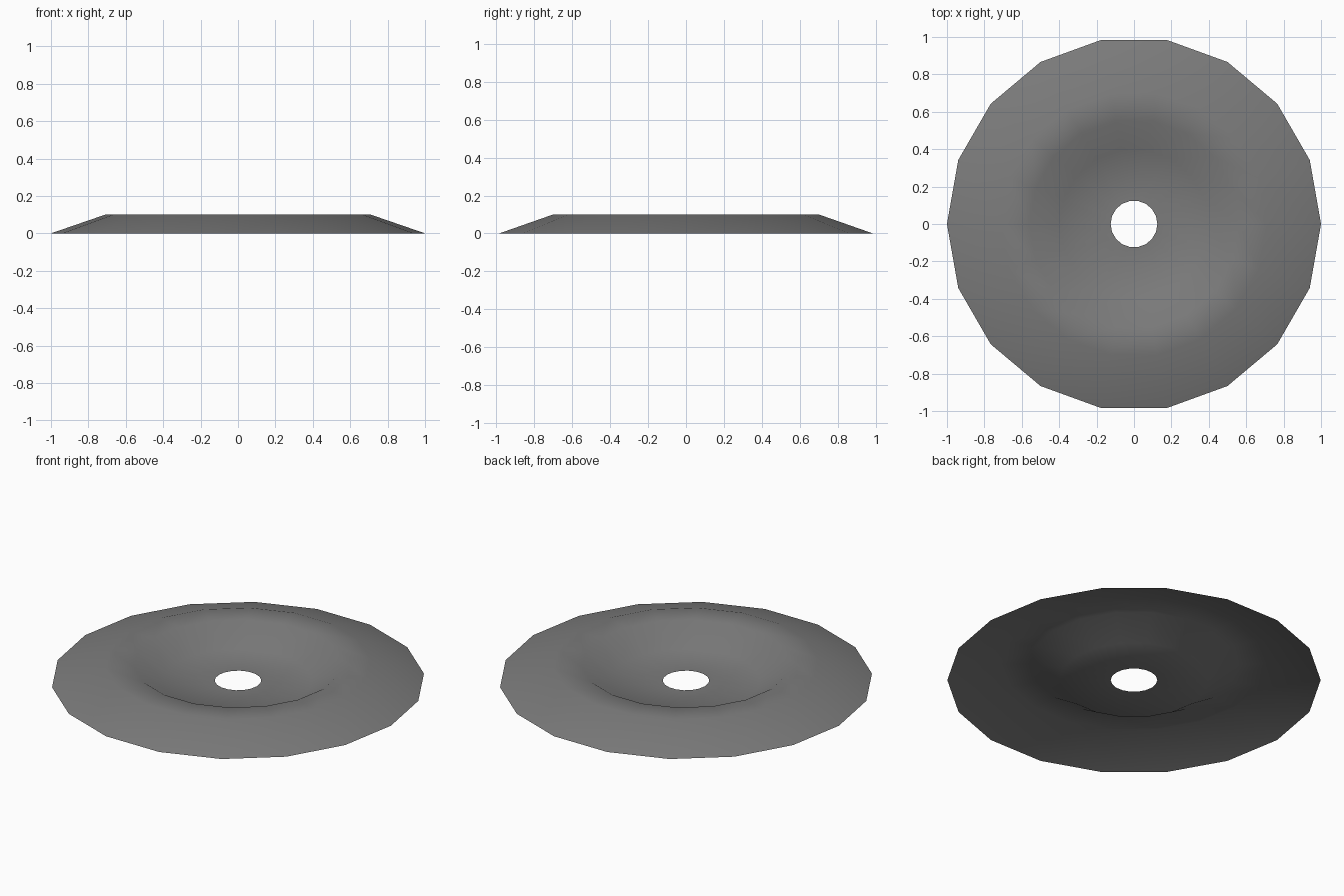
import bpy, bmesh, math

cube = bpy.data.objects.get("Cube")
if cube:
    bpy.data.objects.remove(cube, do_unlink=True)

SIDES = 18
# Radius and height from the outer rim in to the centre hole
PROFILE = [(1.0, 0.0), (0.71, 0.1), (0.56, 0.1), (0.4, 0.0), (0.125, 0.0)]

# Plain grey metal
grey = bpy.data.materials.new("dark grey metal")
grey.use_nodes = True
colour = (0.2, 0.2, 0.2, 1)
grey.diffuse_color = colour
grey.node_tree.nodes["Principled BSDF"].inputs["Base Color"].default_value = colour


def ring(bm, radius, z):
    angles = [math.tau * i / SIDES for i in range(SIDES)]
    return [bm.verts.new((radius * math.cos(a), radius * math.sin(a), z)) for a in angles]


# Thin dished disc, open at the centre
bm = bmesh.new()
rings = [ring(bm, r, z) for r, z in PROFILE]
for outer, inner in zip(rings, rings[1:]):
    for i in range(SIDES):
        j = (i + 1) % SIDES
        bm.faces.new((outer[i], outer[j], inner[j], inner[i])).smooth = True

mesh = bpy.data.meshes.new("dished_disc")
bm.to_mesh(mesh)
bm.free()
mesh.materials.append(grey)
disc = bpy.data.objects.new("dished_disc", mesh)
bpy.context.collection.objects.link(disc)
